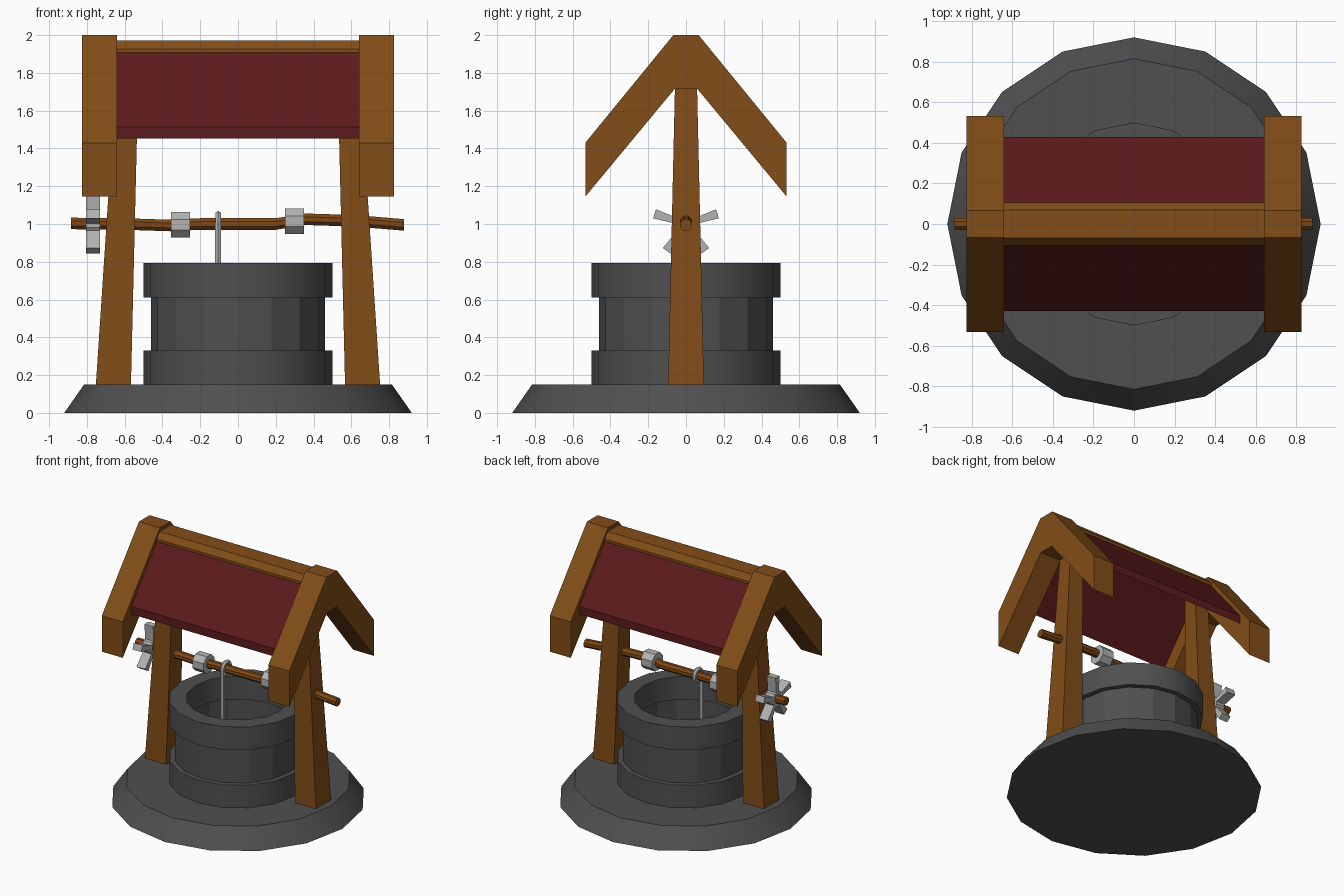
import bpy, bmesh, math
from mathutils import Vector, Matrix

if "Cube" in bpy.data.objects:
    bpy.data.objects.remove(bpy.data.objects["Cube"])


def material(name, rgb):
    m = bpy.data.materials.new(name)
    m.diffuse_color = (*rgb, 1)
    m.use_nodes = True
    m.node_tree.nodes["Principled BSDF"].inputs["Base Color"].default_value = m.diffuse_color
    return m


STONE = material("dark_stone", (0.08, 0.08, 0.08))
WOOD = material("timber", (0.223, 0.074, 0.009))
AXLE = material("red_brown_wood", (0.215, 0.064, 0.008))
RED = material("roof_red", (0.108, 0.0105, 0.0115))
METAL = material("pale_metal", (0.45, 0.45, 0.45))


def finish(name, bm, mat, smooth=False):
    bmesh.ops.recalc_face_normals(bm, faces=bm.faces)
    mesh = bpy.data.meshes.new(name)
    bm.to_mesh(mesh)
    bm.free()
    mesh.materials.append(mat)
    ob = bpy.data.objects.new(name, mesh)
    bpy.context.collection.objects.link(ob)
    if smooth:
        bpy.ops.object.select_all(action='DESELECT')
        ob.select_set(True)
        bpy.context.view_layer.objects.active = ob
        bpy.ops.object.shade_smooth_by_angle(angle=math.radians(35))
    return ob


def loft(bm, rings, closed=False):
    """Skin a list of point loops; cap the ends unless the loft is closed."""
    loops = [[bm.verts.new(p) for p in ring] for ring in rings]
    n = len(loops[0])
    pairs = list(zip(loops, loops[1:])) + ([(loops[-1], loops[0])] if closed else [])
    for a, b in pairs:
        for i in range(n):
            j = (i + 1) % n
            bm.faces.new((a[i], a[j], b[j], b[i]))
    if not closed:
        bm.faces.new(loops[0])
        bm.faces.new(loops[-1])


def circle_z(r, z, n=16):
    return [(r * math.cos(2 * math.pi * i / n), r * math.sin(2 * math.pi * i / n), z) for i in range(n)]


def circle_x(x, z, r, n=8):
    return [(x, r * math.cos(2 * math.pi * (i + .5) / n),
             z + r * math.sin(2 * math.pi * (i + .5) / n)) for i in range(n)]


def prism_x(name, half_profile, x0, x1, mat):
    """Extrude a y-symmetric roof profile along x."""
    prof = half_profile + [(-y, z) for y, z in reversed(half_profile)]
    bm = bmesh.new()
    loft(bm, [[(x, y, z) for y, z in prof] for x in (x0, x1)])
    return finish(name, bm, mat)


# Stone base and the three rings of the well wall
bm = bmesh.new()
loft(bm, [circle_z(0.92, 0), circle_z(0.815, 0.15)])
finish("stone_base", bm, STONE, True)

for name, r, z0, z1, smooth in (("lower_ring", 0.5, 0.15, 0.33, True),
                                ("wall_ring", 0.46, 0.33, 0.61, False),
                                ("rim_ring", 0.5, 0.61, 0.793, True)):
    inner = 0.375 if smooth else 0.385
    bm = bmesh.new()
    loft(bm, [circle_z(r, z0), circle_z(r, z1), circle_z(inner, z1), circle_z(inner, z0)], closed=True)
    finish(name, bm, STONE, smooth)

# Tapered posts and gable rafters on both sides
for side, s in (("left", -1), ("right", 1)):
    bm = bmesh.new()
    loft(bm, [[(s * x, y, z) for x, y in ((xa, -w), (xb, -w), (xb, w), (xa, w))]
              for xa, xb, w, z in ((0.567, 0.753, 0.095, 0.14), (0.525, 0.638, 0.055, 1.88))])
    finish(side + "_post", bm, WOOD)
    prism_x(side + "_rafter", [(0.06, 1.715), (0.533, 1.145), (0.533, 1.43), (0.067, 2.0)],
            s * 0.64, s * 0.825, WOOD)

# Roof panels and ridge cap
prism_x("roof_panels", [(0.06, 1.90), (0.428, 1.452), (0.428, 1.514), (0.07, 1.95)], -0.645, 0.645, RED)
prism_x("ridge_cap", [(0.06, 1.93), (0.107, 1.907), (0.107, 1.927), (0.07, 1.972)], -0.642, 0.642, WOOD)

# Crooked axle
path = [(-0.885, 1.003), (-0.6, 1.0), (-0.36, 0.992), (-0.2, 1.0), (0.2, 1.0),
        (0.36, 1.025), (0.62, 1.017), (0.88, 0.995)]
bm = bmesh.new()
loft(bm, [circle_x(x, z, 0.033) for x, z in path])
finish("axle", bm, AXLE)

# Metal collars
for name, x, z in (("left_collar", -0.305, 0.995), ("right_collar", 0.3, 1.015)):
    bm = bmesh.new()
    loft(bm, [circle_x(x - 0.05, z, 0.073), circle_x(x + 0.05, z, 0.073)])
    finish(name, bm, METAL)

# Five-bladed hand wheel, blades flaring to the tip
bm = bmesh.new()
loft(bm, [circle_x(-0.805, 1, 0.06, 10), circle_x(-0.73, 1, 0.06, 10)])
for k in range(5):
    rot = Matrix.Rotation(2 * math.pi * k / 5, 3, 'X')
    loft(bm, [[Vector((-0.7675, 0, 1)) + rot @ Vector((x, y, r))
               for x, y in ((-.038, -w), (.038, -w), (.038, w), (-.038, w))]
              for r, w in ((0.03, 0.014), (0.175, 0.025))])
finish("hand_wheel", bm, METAL)

# Hanging hook: a loop around the axle and a rod down into the well
bm = bmesh.new()
rings = []
for i in range(12):
    a = 2 * math.pi * i / 12
    d = Vector((0, math.cos(a), math.sin(a)))
    rings.append([Vector((-0.105, 0, 1.005)) + d * (0.046 + 0.017 * math.cos(b)) + Vector((0.017 * math.sin(b), 0, 0))
                  for b in (2 * math.pi * j / 6 for j in range(6))])
loft(bm, rings, closed=True)
loft(bm, [[(y - 0.105, x - 0.046, z) for x, y, _ in circle_z(0.018, 0, 6)] for z in (0.3, 1.005)])
finish("hook", bm, METAL, True)
